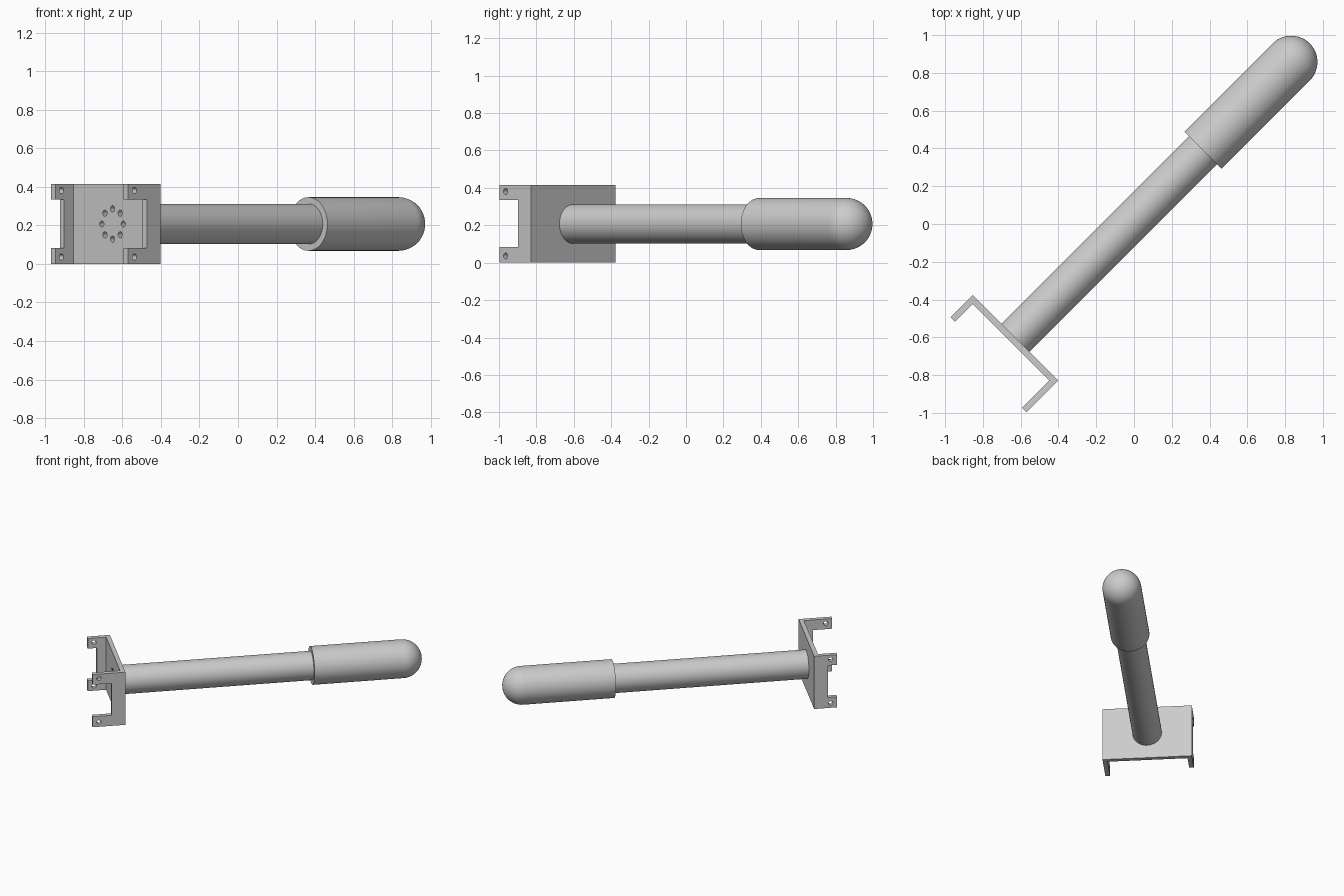
import bpy, bmesh, math
from mathutils import Matrix, Vector

if "Cube" in bpy.data.objects:
    bpy.data.objects.remove(bpy.data.objects["Cube"])

# Built along local X, then turned 45 degrees about Z
TURN = Matrix.Rotation(math.radians(45), 4, 'Z')
Y0, Z0 = 0.018, 0.207        # shared axis of rod, grip and bracket
H, HALF, T = 0.415, 0.32, 0.033
BACK, NOTCH = -0.87, -0.97   # plate rear face, bottom of flange notches
END_L, END_R = -1.036, -1.108

grey = bpy.data.materials.new("light grey")
grey.diffuse_color = (0.6, 0.6, 0.6, 1)
grey.use_nodes = True
grey.node_tree.nodes["Principled BSDF"].inputs["Base Color"].default_value = grey.diffuse_color


def make(name, bm):
    bmesh.ops.recalc_face_normals(bm, faces=bm.faces)
    bm.transform(TURN)
    me = bpy.data.meshes.new(name)
    bm.to_mesh(me)
    bm.free()
    me.materials.append(grey)
    ob = bpy.data.objects.new(name, me)
    bpy.context.collection.objects.link(ob)
    return ob


def activate(ob):
    bpy.ops.object.select_all(action='DESELECT')
    ob.select_set(True)
    bpy.context.view_layer.objects.active = ob


def lathe(name, profile, sides=64):
    """Revolve (x, radius) points about the shared axis."""
    bm = bmesh.new()
    vs = [bm.verts.new((x, Y0 + r, Z0)) for x, r in profile]
    es = [bm.edges.new(p) for p in zip(vs, vs[1:])]
    bmesh.ops.spin(bm, geom=vs + es, cent=(0, Y0, Z0), axis=(1, 0, 0),
                   angle=math.tau, steps=sides)
    bmesh.ops.remove_doubles(bm, verts=bm.verts, dist=1e-5)
    ob = make(name, bm)
    activate(ob)
    bpy.ops.object.shade_smooth_by_angle(angle=math.radians(35))
    return ob


def box(bm, lo, hi):
    lo, hi = Vector(lo), Vector(hi)
    m = Matrix.Translation((lo + hi) / 2) @ Matrix.Diagonal((*(hi - lo), 1))
    bmesh.ops.create_cube(bm, size=1, matrix=m)


def drill(bm, centre, axis, depth, r=0.016):
    turn = Matrix.Rotation(math.pi / 2, 4, 'Y' if axis == 'X' else 'X')
    bmesh.ops.create_cone(bm, cap_ends=True, segments=20, radius1=r, radius2=r,
                          depth=depth, matrix=Matrix.Translation(centre) @ turn)


# Rod
lathe("rod", [(BACK, 0), (BACK, 0.105), (0.55, 0.105), (0.55, 0)])

# Grip with domed end
R, DOME = 0.139, 1.195
arc = [(DOME + R * math.sin(a), R * math.cos(a))
       for a in (math.pi / 2 * i / 14 for i in range(14))]
lathe("grip", [(0.535, 0), (0.535, R)] + arc + [(DOME + R, 0)])

# U-shaped bracket with one longer flange
yl, yr = Y0 + HALF, Y0 - HALF
outline = [(BACK, yl), (END_L, yl), (END_L, yl - T), (BACK - T, yl - T),
           (BACK - T, yr + T), (END_R, yr + T), (END_R, yr), (BACK, yr)]
bm = bmesh.new()
face = bm.faces.new([bm.verts.new((x, y, 0)) for x, y in outline])
ext = bmesh.ops.extrude_face_region(bm, geom=[face])["geom"]
bmesh.ops.translate(bm, vec=(0, 0, H),
                    verts=[v for v in ext if isinstance(v, bmesh.types.BMVert)])
bracket = make("bracket", bm)

# Flange notches, flange screw holes and the ring of holes in the plate
bm = bmesh.new()
for y, end in ((yl - T / 2, END_L), (yr + T / 2, END_R)):
    box(bm, (end - 0.1, y - 0.05, 0.083), (NOTCH, y + 0.05, 0.335))
    for z in (0.036, H - 0.034):
        drill(bm, (end + 0.046, y, z), 'Y', 0.1)
for i in range(8):
    a = math.tau * i / 8
    drill(bm, (BACK - T / 2, Y0 + 0.079 * math.cos(a), Z0 + 0.079 * math.sin(a)), 'X', 0.1)
cutter = make("bracket_cutter", bm)
cutter.hide_render = True

mod = bracket.modifiers.new("cuts", 'BOOLEAN')
mod.operation, mod.solver, mod.object = 'DIFFERENCE', 'EXACT', cutter
activate(bracket)
bpy.ops.object.modifier_apply(modifier=mod.name)
bpy.data.objects.remove(cutter)
activate(bracket)
bpy.ops.object.shade_smooth_by_angle(angle=math.radians(35))
